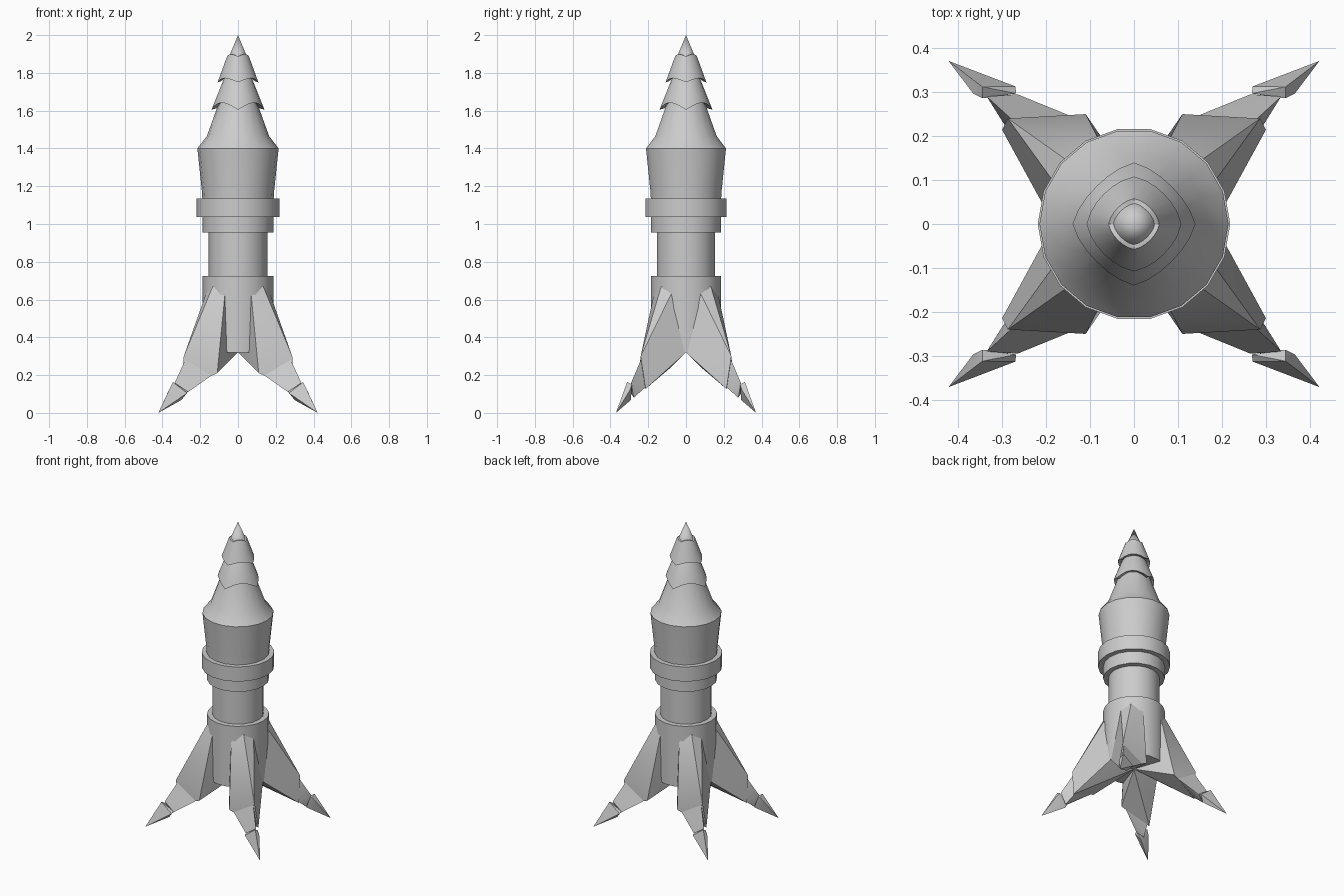
import bpy, bmesh, math

if "Cube" in bpy.data.objects:
    bpy.data.objects.remove(bpy.data.objects["Cube"])


def finish(name, bm, angle=35):
    bmesh.ops.recalc_face_normals(bm, faces=bm.faces)
    me = bpy.data.meshes.new(name)
    bm.to_mesh(me)
    bm.free()
    me.shade_smooth()
    me.set_sharp_from_angle(angle=math.radians(angle))
    ob = bpy.data.objects.new(name, me)
    bpy.context.collection.objects.link(ob)
    return ob


def lathe(name, profile, sides=18):
    """Profile rows: radius, z, optional wave (z lift between the four axis points)."""
    bm = bmesh.new()
    rings = []
    for row in profile:
        r, z = row[:2]
        wave = row[2] if len(row) > 2 else 0
        ring = []
        for i in range(sides):
            a = 2 * math.pi * i / sides
            lift = wave * abs(math.sin(2 * a))
            rr = max(r - 0.5 * lift, 0)
            ring.append(bm.verts.new((rr * math.cos(a), rr * math.sin(a), z + lift)))
        rings.append(ring)
    for lo, hi in zip(rings, rings[1:]):
        for i in range(sides):
            j = (i + 1) % sides
            bm.faces.new((lo[i], lo[j], hi[j], hi[i]))
    bm.faces.new(rings[0])
    bm.faces.new(rings[-1])
    bmesh.ops.remove_doubles(bm, verts=bm.verts, dist=0.0002)
    return finish(name, bm)


def hull(name, points, sx, sy):
    bm = bmesh.new()
    vs = [bm.verts.new((x * sx, y * sy, z)) for x, y, z in points]
    res = bmesh.ops.convex_hull(bm, input=vs)
    junk = set(res["geom_interior"]) | set(res["geom_unused"])
    bmesh.ops.delete(bm, geom=[g for g in junk if isinstance(g, bmesh.types.BMVert)],
                     context='VERTS')
    return finish(name, bm, 30)


# Nose: pointed tip and two overlapping sleeves with scalloped lower rims
lathe("nose_tip", [(0.048, 1.885), (0.0, 2.0)], 24)
lathe("upper_sleeve", [(0.07, 1.775), (0.09, 1.755, 0.022), (0.108, 1.75, 0.022),
                       (0.058, 1.887, 0.012), (0.04, 1.887, 0.012)], 24)
lathe("lower_sleeve", [(0.09, 1.64), (0.115, 1.612, 0.038), (0.14, 1.605, 0.038),
                       (0.076, 1.765), (0.06, 1.79)], 24)

# Main body
lathe("nose_cone", [(0.215, 1.40), (0.165, 1.465), (0.10, 1.645)])
lathe("upper_body", [(0.188, 1.12), (0.192, 1.18), (0.215, 1.40)])
lathe("wide_ring", [(0.219, 1.038), (0.219, 1.135)])
lathe("narrow_ring", [(0.187, 0.955), (0.187, 1.04)])
lathe("neck", [(0.155, 0.70), (0.155, 0.96)])
lathe("base_collar", [(0.187, 0.32), (0.187, 0.725)])

# Four splayed legs: flared fin, shin and pointed claw
fin = [(0.287, 0.24, 0.30), (0.11, 0.25, 0.21), (0.30, 0.214, 0.127),
       (0.185, 0.075, 0.245), (0.183, 0.0, 0.32), (0.06, 0.177, 0.32),
       (0.0, 0.0, 0.32), (0.17, 0.078, 0.63), (0.07, 0.172, 0.62),
       (0.133, 0.131, 0.67)]
shin = [(0.13, 0.24, 0.205), (0.275, 0.235, 0.29), (0.285, 0.21, 0.14),
        (0.265, 0.295, 0.11), (0.335, 0.29, 0.16), (0.31, 0.277, 0.08)]
claw = [(0.27, 0.313, 0.105), (0.345, 0.312, 0.163), (0.366, 0.297, 0.12),
        (0.345, 0.286, 0.15), (0.30, 0.292, 0.068), (0.268, 0.297, 0.115),
        (0.32, 0.325, 0.085), (0.422, 0.371, 0.0)]
for sx, side in ((1, "right"), (-1, "left")):
    for sy, end in ((-1, "front"), (1, "back")):
        for part, pts in (("fin", fin), ("shin", shin), ("claw", claw)):
            hull(f"{end}_{side}_{part}", pts, sx, sy)
